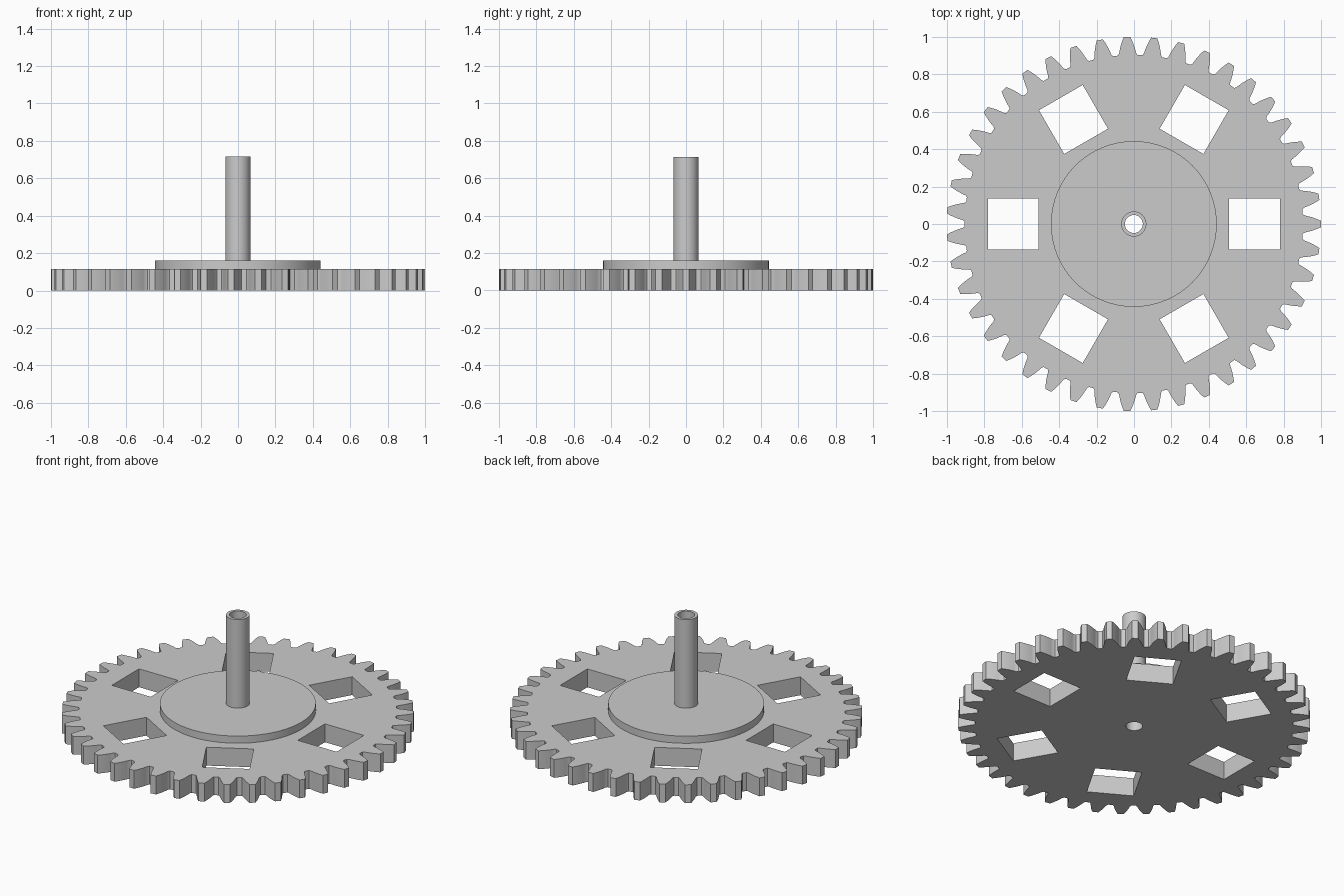
import bpy, bmesh, math

cube = bpy.data.objects.get("Cube")
if cube:
    bpy.data.objects.remove(cube)

TEETH = 43
GEAR_H = 0.115
BORE = 0.048
CENTRE_X = -0.001

grey = bpy.data.materials.new("plain grey")
grey.use_nodes = True
grey.diffuse_color = (0.6, 0.6, 0.6, 1)
grey.node_tree.nodes["Principled BSDF"].inputs["Base Color"].default_value = (0.6, 0.6, 0.6, 1)


def rotated(points, angle):
    c, s = math.cos(angle), math.sin(angle)
    return [(x * c - y * s, x * s + y * c) for x, y in points]


def finish(name, mesh):
    """Weld, orient, colour and shade a mesh, then link it."""
    bm = bmesh.new()
    bm.from_mesh(mesh)
    bmesh.ops.remove_doubles(bm, verts=bm.verts, dist=0.0001)
    bmesh.ops.recalc_face_normals(bm, faces=bm.faces)
    bm.to_mesh(mesh)
    bm.free()
    mesh.materials.clear()
    mesh.materials.append(grey)
    obj = bpy.data.objects.new(name, mesh)
    obj.location.x = CENTRE_X
    bpy.context.collection.objects.link(obj)
    bpy.ops.object.select_all(action='DESELECT')
    obj.select_set(True)
    bpy.context.view_layer.objects.active = obj
    bpy.ops.object.shade_smooth_by_angle(angle=math.radians(30))


def plate(name, outlines, height):
    """Extrude flat outlines; inner ones become holes."""
    curve = bpy.data.curves.new(name + "_outline", 'CURVE')
    curve.dimensions = '2D'
    curve.fill_mode = 'BOTH'
    curve.extrude = height / 2
    for points in outlines:
        spline = curve.splines.new('POLY')
        spline.points.add(len(points) - 1)
        for p, (x, y) in zip(spline.points, points):
            p.co = (x, y, 0, 1)
        spline.use_cyclic_u = True
    temp = bpy.data.objects.new(name + "_outline", curve)
    bpy.context.collection.objects.link(temp)
    deps = bpy.context.evaluated_depsgraph_get()
    mesh = bpy.data.meshes.new_from_object(temp.evaluated_get(deps))
    bpy.data.objects.remove(temp)
    for v in mesh.vertices:
        v.co.z += height / 2
    finish(name, mesh)


def lathe(name, profile, steps):
    """Spin a closed (radius, z) profile around the vertical axis."""
    bm = bmesh.new()
    verts = [bm.verts.new((r, 0, z)) for r, z in profile]
    edges = [bm.edges.new((verts[i - 1], verts[i])) for i in range(len(verts))]
    bmesh.ops.spin(bm, geom=verts + edges, axis=(0, 0, 1), cent=(0, 0, 0),
                   angle=math.tau, steps=steps, use_duplicate=False)
    mesh = bpy.data.meshes.new(name)
    bm.to_mesh(mesh)
    bm.free()
    finish(name, mesh)


# Toothed rim: one curved flank, mirrored and repeated
flank = [(0.902, -0.053), (0.912, -0.046), (0.93, -0.042),
         (0.955, -0.035), (0.98, -0.026), (1.0, -0.017)]
tooth = flank + [(x, -y) for x, y in reversed(flank)]
rim = []
for i in range(TEETH):
    rim += rotated(tooth, math.tau * i / TEETH)

# Six square windows and the central bore
square = [(0.51, -0.135), (0.78, -0.135), (0.78, 0.135), (0.51, 0.135)]
windows = [rotated(square, math.tau * i / 6) for i in range(6)]
bore = [rotated([(BORE, 0)], math.tau * i / 64)[0] for i in range(64)]

plate("gear_wheel", [rim, bore] + windows, GEAR_H)

# Raised disc and hollow shaft in one turned piece
lathe("hub_and_shaft", [(BORE, GEAR_H), (0.443, GEAR_H), (0.443, 0.16),
                        (0.067, 0.16), (0.067, 0.715), (BORE, 0.715)], 64)
